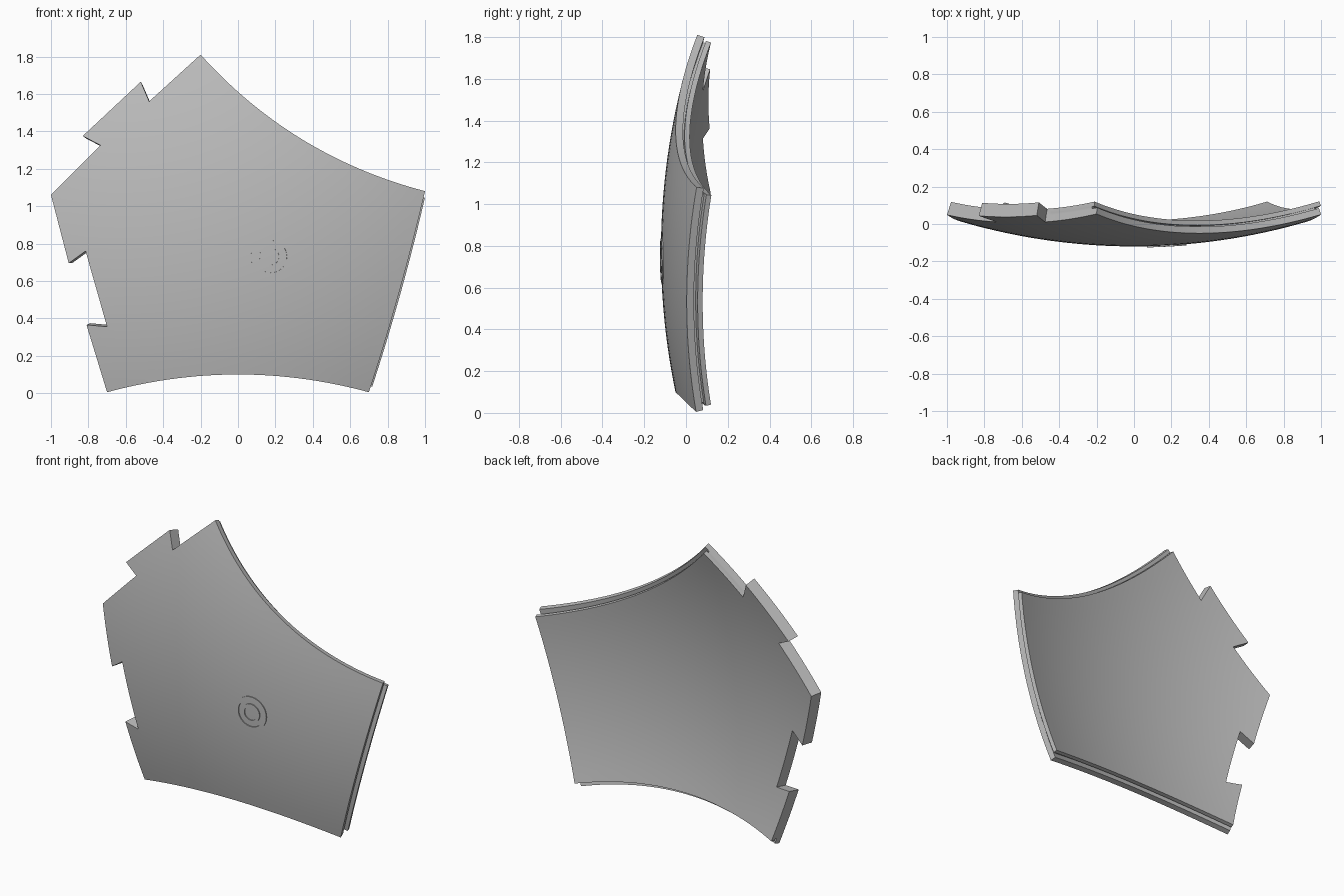
import bpy, bmesh, math
from mathutils import Vector
from mathutils.geometry import delaunay_2d_cdt, intersect_line_line

if "Cube" in bpy.data.objects:
    bpy.data.objects.remove(bpy.data.objects["Cube"], do_unlink=True)

RADIUS = 3.29
CENTRE = Vector((0, RADIUS - 0.12, 0.773))

grey = bpy.data.materials.new("plain_grey")
grey.use_nodes = True
grey.diffuse_color = (0.5, 0.5, 0.5, 1)
grey.node_tree.nodes["Principled BSDF"].inputs["Base Color"].default_value = (0.5, 0.5, 0.5, 1)


def on_dome(p, depth):
    """Put a flat front-plane point on the dome, sunk towards its centre."""
    dx, dz = p[0], p[1] - CENTRE.z
    dy = -math.sqrt(RADIUS ** 2 - dx * dx - dz * dz)
    return CENTRE + Vector((dx, dy, dz)) * ((RADIUS - depth) / RADIUS)


def make_object(name, bm):
    bmesh.ops.remove_doubles(bm, verts=bm.verts, dist=0.0002)
    bmesh.ops.recalc_face_normals(bm, faces=bm.faces)
    mesh = bpy.data.meshes.new(name)
    bm.to_mesh(mesh)
    bm.free()
    mesh.materials.append(grey)
    obj = bpy.data.objects.new(name, mesh)
    bpy.context.collection.objects.link(obj)
    bpy.ops.object.select_all(action='DESELECT')
    obj.select_set(True)
    bpy.context.view_layer.objects.active = obj
    bpy.ops.object.shade_smooth_by_angle(angle=math.radians(30))


def bridge(bm, loops):
    """Join successive closed loops of points with quads."""
    rows = [[bm.verts.new(p) for p in loop] for loop in loops]
    for a, b in zip(rows, rows[1:]):
        n = len(a)
        for i in range(n):
            j = (i + 1) % n
            bm.faces.new((a[i], a[j], b[j], b[i]))


def cap(bm, outline, depth, step=0.06):
    """Fill an outline with a fine sheet that follows the dome."""
    n = len(outline)
    count = int(2.2 / step)
    grid = [Vector((-1.1 + i * step, -0.1 + j * step))
            for i in range(count) for j in range(count)]
    grid = [g for g in grid if min((g - p).length for p in outline) > step * 0.4]
    edges = [(i, (i + 1) % n) for i in range(n)]
    points, _, faces, *_ = delaunay_2d_cdt(outline + grid, edges, [], 1, 1e-5)
    verts = [bm.verts.new(on_dome(p, depth)) for p in points]
    for f in faces:
        bm.faces.new([verts[i] for i in f])
    bmesh.ops.delete(bm, geom=[v for v in verts if not v.link_faces], context='VERTS')


# Corners of the five-sided panel, and the two stepped sides with tabs
BL, BR, R, T, L = [Vector(p) for p in
                   ((-0.70, 0.005), (0.70, 0.005), (1.0, 1.08), (-0.20, 1.81), (-1.0, 1.06))]
UPPER_TABS = [Vector(p) for p in
              ((-0.475, 1.56), (-0.52, 1.665), (-0.83, 1.375), (-0.735, 1.325))]
LOWER_TABS = [Vector(p) for p in
              ((-0.905, 0.695), (-0.815, 0.76), (-0.70, 0.355), (-0.81, 0.365))]


def shifted(a, b, inset):
    d = (b - a).normalized()
    off = Vector((-d.y, d.x)) * inset
    return a + off, b + off


def crossing(one, two):
    hit = intersect_line_line(*[p.to_3d() for p in one + two])
    return hit[0].to_2d()


def arc(a, b, sag, n=36):
    """Shallow curve from a to b, bowed into the panel by sag."""
    d = (b - a).normalized()
    inward = Vector((-d.y, d.x))
    return [a.lerp(b, i / n) + inward * 4 * sag * (i / n) * (1 - i / n) for i in range(n)]


def straight_path(points, n=8):
    return [a.lerp(b, i / n) for a, b in zip(points, points[1:]) for i in range(n)]


def outline(bottom, right, top):
    """Panel outline with each plain side moved inwards by its own amount."""
    s_bottom, s_right, s_top = shifted(BL, BR, bottom), shifted(BR, R, right), shifted(R, T, top)
    bl = crossing(s_bottom, (LOWER_TABS[-1], BL))
    br, r = crossing(s_bottom, s_right), crossing(s_right, s_top)
    t = crossing(s_top, (T, UPPER_TABS[0]))
    tabs = [t] + UPPER_TABS + [L] + LOWER_TABS + [bl]
    return arc(bl, br, 0.095) + arc(br, r, -0.012) + arc(r, t, 0.105) + straight_path(tabs)


# Curved panel: outer lip, groove and inner lip on three of its sides
outer = outline(0, 0, 0)
groove = outline(0.035, 0.012, 0.035)
inner = outline(0.018, -0.022, 0.02)
layers = [(outer, 0), (outer, 0.036), (groove, 0.036), (groove, 0.048), (inner, 0.048), (inner, 0.073)]
bm = bmesh.new()
bridge(bm, [[on_dome(p, depth) for p in loop] for loop, depth in layers])
cap(bm, outer, 0)
cap(bm, inner, 0.073)
make_object("curved_panel", bm)


# Two low concentric rings on the front
def ring(name, big, small, height=0.006, n=48):
    def circle(radius, depth):
        return [on_dome((0.175 + radius * math.cos(k * math.tau / n),
                         0.73 + radius * math.sin(k * math.tau / n)), depth) for k in range(n)]
    bm = bmesh.new()
    bridge(bm, [circle(big, 0.004), circle(big, -height), circle(small, -height),
                circle(small, 0.004), circle(big, 0.004)])
    make_object(name, bm)


ring("outer_ring", 0.106, 0.086)
ring("inner_ring", 0.060, 0.044)
